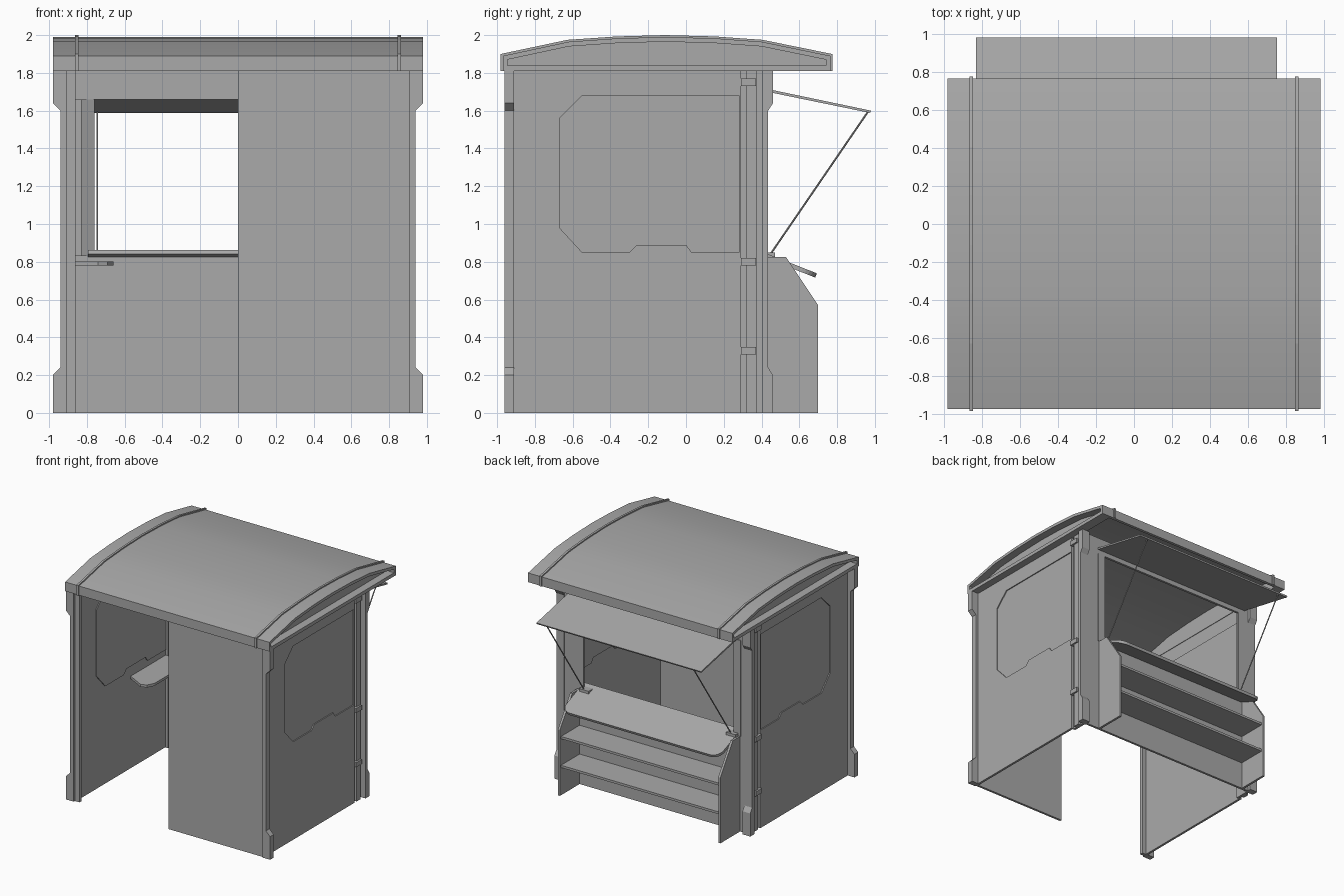
import bpy, bmesh, math
from mathutils import Vector

cube = bpy.data.objects.get("Cube")
if cube:
    bpy.data.objects.remove(cube, do_unlink=True)

mat = bpy.data.materials.new("plain_grey")
mat.use_nodes = True
GREY = (0.4, 0.4, 0.4, 1)
mat.diffuse_color = GREY
mat.node_tree.nodes["Principled BSDF"].inputs["Base Color"].default_value = GREY


def prism(name, pts, axis, a, b):
    """Extrude a 2D profile along an axis from a to b."""
    def place(p, t):
        return {"x": (t, p[0], p[1]), "y": (p[0], t, p[1]), "z": (p[0], p[1], t)}[axis]
    bm = bmesh.new()
    lo = [bm.verts.new(place(p, a)) for p in pts]
    hi = [bm.verts.new(place(p, b)) for p in pts]
    n = len(pts)
    bm.faces.new(lo)
    bm.faces.new(hi)
    for i in range(n):
        j = (i + 1) % n
        bm.faces.new((lo[i], lo[j], hi[j], hi[i]))
    bmesh.ops.recalc_face_normals(bm, faces=bm.faces)
    me = bpy.data.meshes.new(name)
    bm.to_mesh(me)
    bm.free()
    me.materials.append(mat)
    ob = bpy.data.objects.new(name, me)
    bpy.context.collection.objects.link(ob)
    return ob


def box(name, x0, x1, y0, y1, z0, z1):
    return prism(name, [(x0, y0), (x1, y0), (x1, y1), (x0, y1)], "z", z0, z1)


def rod(name, a, b, r):
    a, b = Vector(a), Vector(b)
    bpy.ops.mesh.primitive_cylinder_add(vertices=8, radius=r, depth=(b - a).length,
                                        location=(a + b) / 2)
    ob = bpy.context.object
    ob.name = name
    ob.rotation_euler = (b - a).to_track_quat("Z", "Y").to_euler()
    ob.data.materials.append(mat)


EAVE = 1.81
LEFT, RIGHT = -0.83, 0.75      # serving window side limits
BACK = 0.43

# Outline of the pressed panel on the side walls
panel = [(-.67, .98), (-.55, .85), (-.3, .85), (-.26, .89), (0, .89), (.03, .85),
         (.28, .85), (.28, 1.68), (-.55, 1.68), (-.67, 1.56)]

# Post outline with flared foot and head
flare = [(0, 0), (.04, 0), (.04, .2), (0, .24), (0, 1.6), (.04, 1.64), (.04, EAVE), (0, EAVE)]

for s, side in ((1, "left"), (-1, "right")):
    # Side wall with a pressed panel
    wall = box(side + "_wall", *sorted((s * .895, s * .915)), -.94, .29, 0, EAVE)
    cutter = prism(side + "_panel_cutter", panel, "x", s * .906, s * 1.0)
    cutter.hide_render = True
    cutter.hide_set(True)
    mod = wall.modifiers.new("pressed_panel", "BOOLEAN")
    mod.operation = "DIFFERENCE"
    mod.solver = "EXACT"
    mod.object = cutter
    prism(side + "_panel_inner_face", panel, "x", s * .887, s * .896)

    # Front corner post
    pts = [(s * .905, 0)] + [(s * (.94 + u), z) for u, z in flare[1:-1]] + [(s * .905, EAVE)]
    prism(side + "_front_post", pts, "y", -.96, -.91)

    # Rear corner: recessed strip, hinge blocks and flared post
    box(side + "_rear_strip", *sorted((s * .87, s * .89)), .28, .41, 0, EAVE)
    box(side + "_rear_stile", *sorted((s * .87, s * .915)), .32, .375, 0, EAVE)
    for z in (.33, .8, 1.75):
        box(side + "_hinge", *sorted((s * .88, s * .93)), .29, .37, z - .02, z + .02)
    pts = [(.405, 0)] + [(.435 + u * .65, z) for u, z in flare[1:-1]] + [(.405, EAVE)]
    prism(side + "_rear_post", pts, "x", s * .865, s * .94)

# Front wall over one half, with a jamb beside the doorway
box("front_wall", 0, .91, -.95, -.93, 0, EAVE)
box("doorway_jamb", -.9, -.86, -.945, -.915, 0, EAVE)

# Back wall around the serving window
box("back_wall_lower", -.87, .87, .41, BACK, 0, .83)
box("back_wall_header", -.87, .87, .41, BACK, 1.66, EAVE)
box("back_wall_side_right", -.87, LEFT, .40, BACK, .83, 1.66)
box("back_wall_side_left", RIGHT, .87, .40, BACK, .83, 1.66)
prism("window_jamb_right", [(LEFT, .39), (-.76, .42), (-.76, .435), (LEFT, .435)], "z", .83, 1.66)
prism("window_jamb_left", [(RIGHT, .39), (.68, .42), (.68, .435), (RIGHT, .435)], "z", .83, 1.66)

# Display rack below the window
rack = [(BACK, 0), (.7, 0), (.7, .57), (.53, .825), (BACK, .825)]
prism("rack_side_right", rack, "x", LEFT + .01, LEFT + .03)
prism("rack_side_left", rack, "x", RIGHT - .03, RIGHT - .01)
for z in (.25, .5):
    box("rack_shelf", LEFT + .03, RIGHT - .03, BACK, .685, z - .01, z + .01)

# Sloping counter with rounded outer corners
cx0, cx1, r = LEFT + .035, RIGHT - .035, .08
outline = [(cx0, -.17), (cx1, -.17)]
for cx, start in ((cx1 - r, 0), (cx0 + r, 90)):
    for i in range(7):
        t = math.radians(start + 15 * i)
        outline.append((cx + r * math.cos(t), .17 - r + r * math.sin(t)))
counter = prism("counter", outline, "z", -.012, .012)
counter.location = (0, .53, .79)
counter.rotation_euler.x = -math.atan2(.13, .33)

# Small inner side shelf
prism("inner_shelf", [(-.89, -.2), (-.74, -.28), (-.69, -.26), (-.66, -.2), (-.66, .2),
                      (-.72, .28), (-.89, .28)], "z", .78, .802)

# Lifted awning and its stays
prism("awning", [(.43, 1.7), (.975, 1.588), (.98, 1.6), (.43, 1.715)], "x", LEFT, RIGHT)
for x in (-.745, .665):
    rod("awning_stay", (x, .44, .83), (x, .965, 1.597), .005)
    box("stay_bracket", x - .06, x + .03, .41, .47, .825, .85)

# Curved roof shell
arc = [(-.97, 1.89), (-.62, 1.965), (-.36, 1.983), (-.11, 1.99), (.15, 1.983), (.4, 1.965), (.765, 1.89)]


def lowered(d):
    return [(y, z - d) for y, z in reversed(arc)]


roof = prism("roof_shell", arc + lowered(.025), "x", -.98, .98)
roof.select_set(True)
bpy.context.view_layer.objects.active = roof
bpy.ops.object.shade_smooth_by_angle(angle=math.radians(30))

# Eaves boards, gables and roof ribs
box("front_eaves", -.98, .98, -.97, -.945, EAVE, 1.885)
box("back_eaves", -.98, .98, .74, .765, EAVE, 1.885)
for s, side in ((1, "left"), (-1, "right")):
    prism(side + "_gable", [(-.95, EAVE)] + lowered(.02)[::-1] + [(.75, EAVE)], "x", s * .89, s * .91)
    box(side + "_gable_chord", *sorted((s * .91, s * .98)), -.96, .75, EAVE, 1.84)
    rib = [(y * 1.012, z + .01) for y, z in arc]
    under = [(y, z - .01) for y, z in reversed(arc)]
    prism(side + "_roof_rib", rib + under, "x", s * .845, s * .863)
    box(side + "_rib_front_end", *sorted((s * .845, s * .863)), -.982, -.96, EAVE, 1.9)
    box(side + "_rib_back_end", *sorted((s * .845, s * .863)), .755, .775, EAVE, 1.9)
